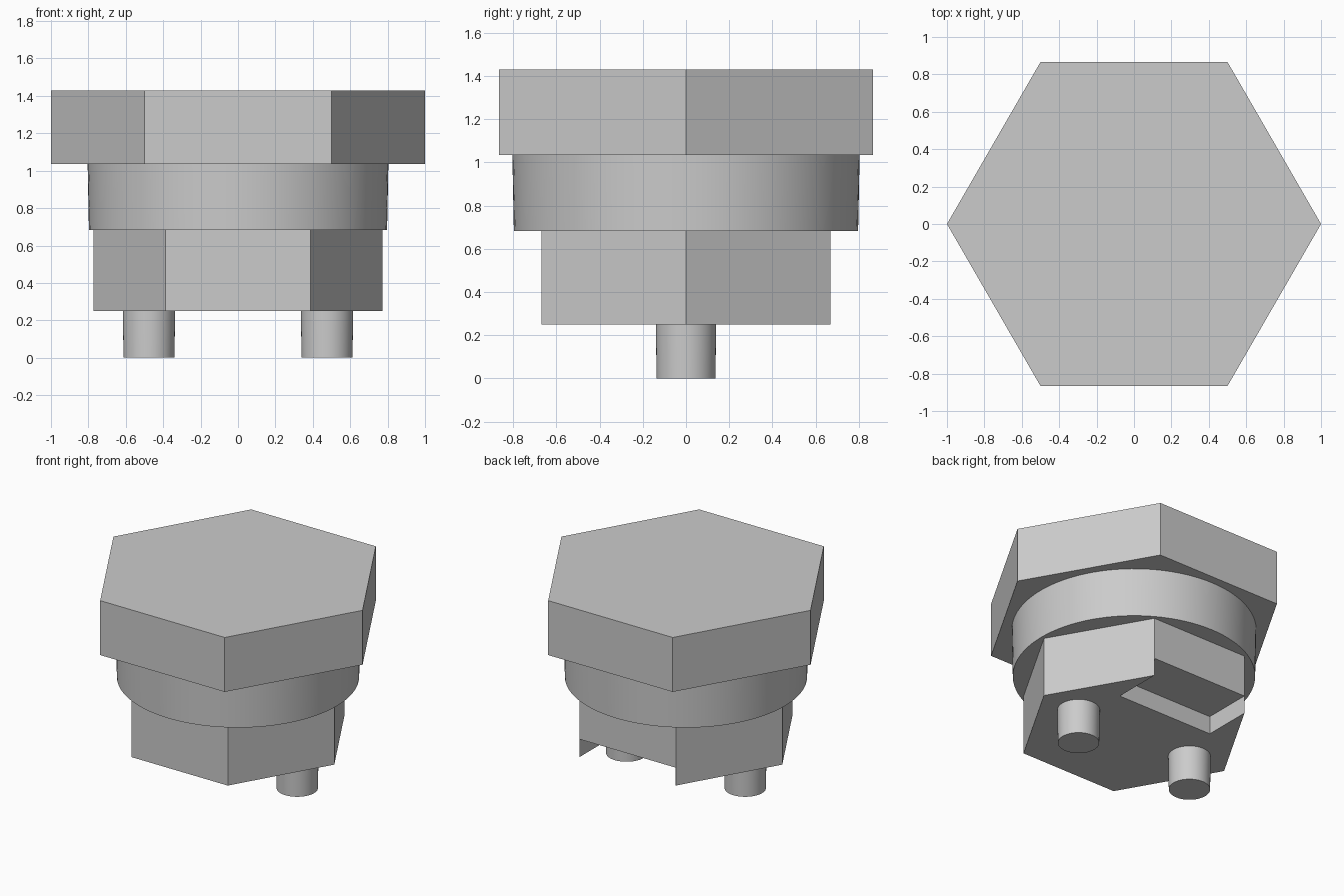
import bpy
import bmesh
from math import cos, sin, tau, radians

cube = bpy.data.objects.get("Cube")
if cube:
    bpy.data.objects.remove(cube, do_unlink=True)

# Single grey finish
grey = bpy.data.materials.new("plain_grey")
grey.use_nodes = True
colour = (0.6, 0.6, 0.6, 1.0)
grey.diffuse_color = colour
grey.node_tree.nodes["Principled BSDF"].inputs["Base Color"].default_value = colour


def prism(name, sides, r_bottom, r_top, z0, z1, x=0.0, smooth=False):
    """Closed upright prism with a corner on the +x axis."""
    bm = bmesh.new()
    rings = []
    for r, z in ((r_bottom, z0), (r_top, z1)):
        rings.append([bm.verts.new((x + r * cos(tau * i / sides),
                                    r * sin(tau * i / sides), z))
                      for i in range(sides)])
    low, high = rings
    bm.faces.new(low[::-1])
    bm.faces.new(high)
    for i in range(sides):
        j = (i + 1) % sides
        bm.faces.new((low[i], low[j], high[j], high[i]))
    mesh = bpy.data.meshes.new(name)
    bm.to_mesh(mesh)
    bm.free()
    mesh.materials.append(grey)
    obj = bpy.data.objects.new(name, mesh)
    bpy.context.collection.objects.link(obj)
    activate(obj)
    if smooth:
        bpy.ops.object.shade_smooth_by_angle(angle=radians(30))
    return obj


def activate(obj):
    bpy.ops.object.select_all(action='DESELECT')
    obj.select_set(True)
    bpy.context.view_layer.objects.active = obj


# Stacked body: wide hexagonal head, round collar, smaller hexagonal base
prism("hex_head", 6, 1.0, 1.0, 1.035, 1.43)
prism("round_collar", 96, 0.797, 0.804, 0.683, 1.035, smooth=True)
base = prism("hex_base", 6, 0.773, 0.773, 0.25, 0.683)

# Notch cut into the underside along the whole back flat of the base
bpy.ops.mesh.primitive_cube_add(size=1, location=(0, 0.815, 0.18))
cutter = bpy.context.object
cutter.name = "notch_cutter"
cutter.scale = (0.772, 1.0, 0.4)
cutter.hide_render = True
cutter.data.materials.append(grey)
bpy.context.view_layer.update()
notch = base.modifiers.new("notch", 'BOOLEAN')
notch.operation = 'DIFFERENCE'
notch.solver = 'EXACT'
notch.object = cutter
activate(base)
bpy.ops.object.modifier_apply(modifier=notch.name)
bpy.data.objects.remove(cutter, do_unlink=True)

# Two slightly tapered pins underneath
for side, sign in (("left", 1), ("right", -1)):
    prism(side + "_pin", 48, 0.136, 0.14, 0.0, 0.25, x=sign * 0.476, smooth=True)
